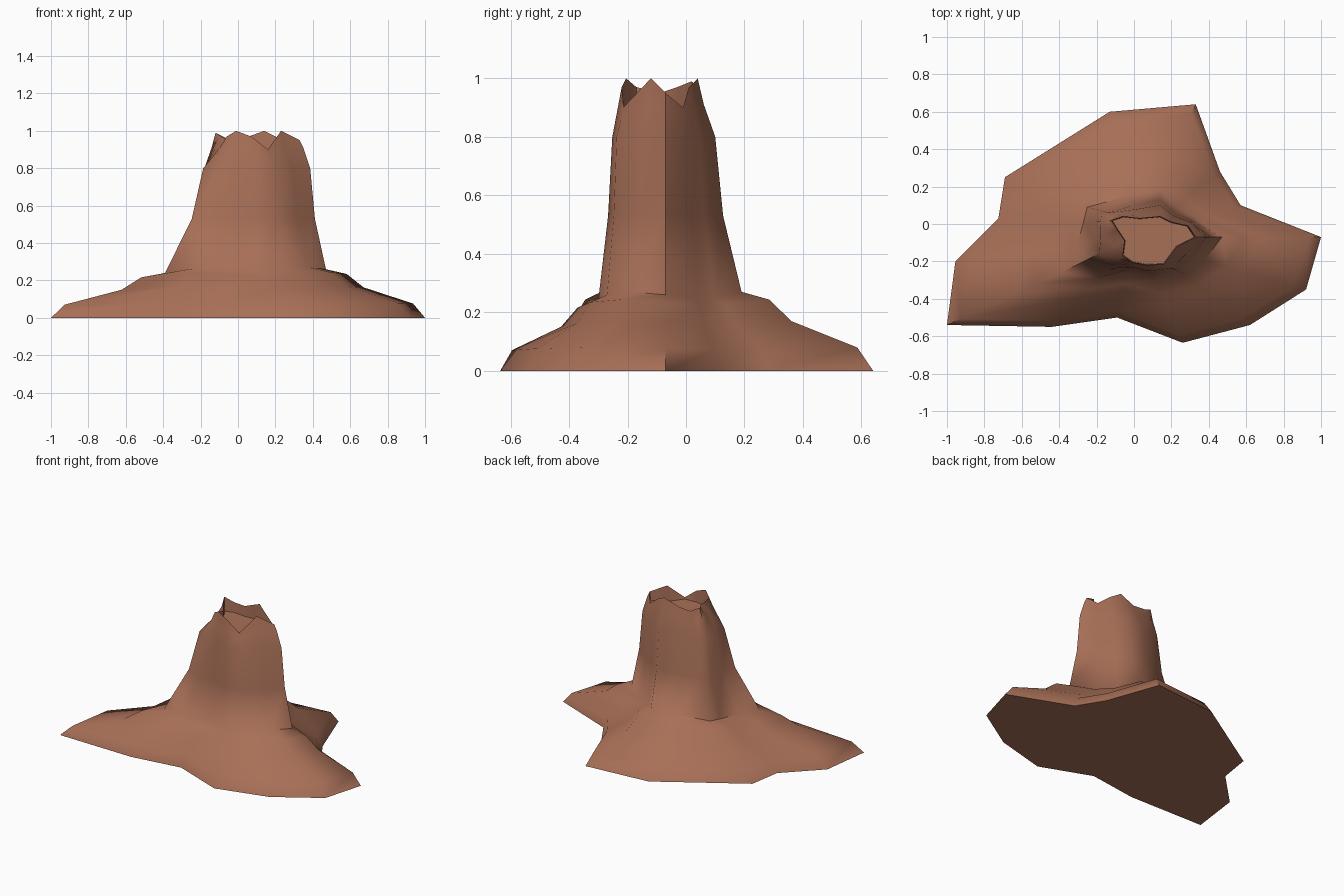
import bpy
import bmesh
import math
from mathutils import Vector

default_cube = bpy.data.objects.get("Cube")
if default_cube:
    bpy.data.objects.remove(default_cube, do_unlink=True)


def make_material(name, colour):
    material = bpy.data.materials.new(name)
    material.use_nodes = True
    material.diffuse_color = colour
    shader = next(n for n in material.node_tree.nodes if n.type == "BSDF_PRINCIPLED")
    shader.inputs["Base Color"].default_value = colour
    shader.inputs["Roughness"].default_value = 0.9
    return material


def add_ring(bm, points):
    return [bm.verts.new(point) for point in points]


def bridge(bm, lower, upper):
    count = len(lower)
    for i in range(count):
        j = (i + 1) % count
        bm.faces.new((lower[i], lower[j], upper[j], upper[i]))


def blend(start, end, amount, height):
    point = start.lerp(end, amount)
    point.z = height
    return point


# Spreading ground outline, counter-clockwise from the left tip
ground = [Vector((x, y, 0)) for x, y in (
    (1, -.07), (.57, .1), (.46, .28), (.33, .64), (-.13, .6), (-.69, .25), (-.725, .03),
    (-.955, -.2), (-1, -.54), (-.44, -.55), (-.09, -.5), (.26, -.635), (.62, -.54), (.92, -.35))]

# Foot of the column, where it rises out of the skirt
foot = [Vector(p) for p in (
    (.47, -.07, .26), (.32, .04, .24), (.22, .1, .25), (.14, .19, .27), (-.03, .15, .27),
    (-.25, .09, .26), (-.27, .01, .25), (-.31, -.13, .24), (-.39, -.26, .24), (-.2, -.29, .27),
    (-.03, -.27, .26), (.1, -.3, .24), (.27, -.27, .26), (.38, -.19, .27))]

# Broken rim with peaks and notches
rim = [Vector(p) for p in (
    (.33, -.07, .95), (.29, -.01, .9), (.2, .01, .97), (.14, .04, 1), (.03, .03, .96),
    (-.06, .04, .96), (-.12, .02, .99), (-.09, -.03, .97), (-.05, -.09, .95), (-.06, -.17, .97),
    (-.01, -.205, 1), (.07, -.22, .97), (.16, -.215, .9), (.23, -.12, 1))]

bm = bmesh.new()
rings = [add_ring(bm, ground)]

# Skirt: shallow slope with a lip at the edge and a shoulder below the column
for amount, height in ((.12, .075), (.62, .16), (.79, .23)):
    rings.append(add_ring(bm, [blend(g, f, amount, height * f.z / .255)
                               for g, f in zip(ground, foot)]))
rings.append(add_ring(bm, foot))

# Column: flares at the foot, then tucks in just below the rim
for amount, height in ((.42, .53), (.6, .8)):
    rings.append(add_ring(bm, [blend(f, r, amount, height) for f, r in zip(foot, rim)]))
rings.append(add_ring(bm, [blend(f, r, .86, min(.91, r.z - .04)) for f, r in zip(foot, rim)]))
rings.append(add_ring(bm, rim))

# Shallow hollow inside the rim
centre = sum(rim, Vector()) / len(rim)
rings.append(add_ring(bm, [blend(r, centre, .03, .89) for r in rim]))

for lower, upper in zip(rings, rings[1:]):
    bridge(bm, lower, upper)
bm.faces.new(rings[-1])
bm.faces.new(list(reversed(rings[0])))
bmesh.ops.recalc_face_normals(bm, faces=bm.faces)

mesh = bpy.data.meshes.new("rock_stump")
bm.to_mesh(mesh)
bm.free()
mesh.materials.append(make_material("reddish brown", (.39, .16, .095, 1)))

stump = bpy.data.objects.new("rock_stump", mesh)
bpy.context.collection.objects.link(stump)
bpy.ops.object.select_all(action="DESELECT")
stump.select_set(True)
bpy.context.view_layer.objects.active = stump
bpy.ops.object.shade_smooth_by_angle(angle=math.radians(62))
